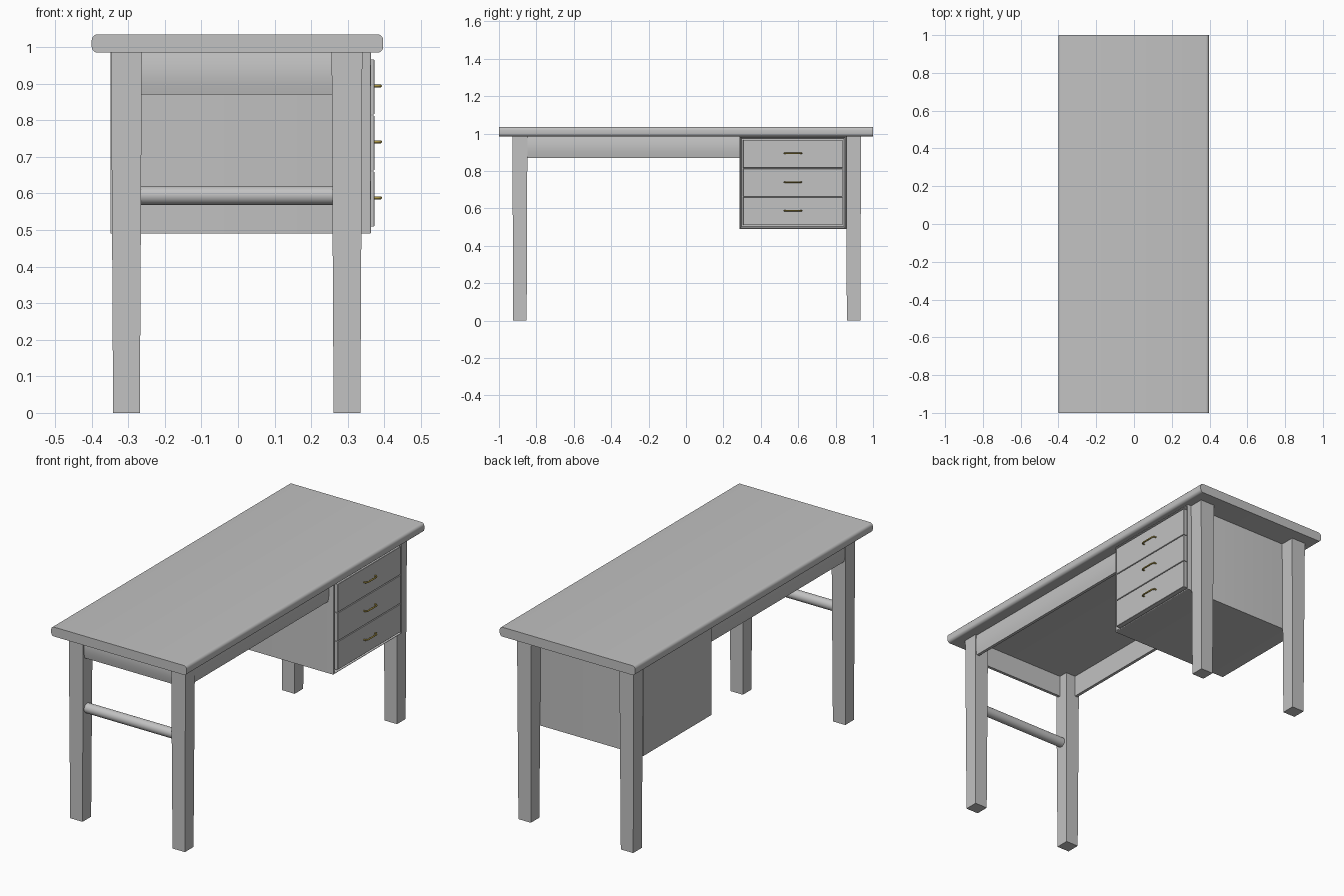
import bpy, bmesh, math
from mathutils import Vector

cube = bpy.data.objects.get("Cube")
if cube:
    bpy.data.objects.remove(cube)


def material(name, rgb):
    m = bpy.data.materials.new(name)
    m.use_nodes = True
    m.diffuse_color = (*rgb, 1)
    m.node_tree.nodes["Principled BSDF"].inputs["Base Color"].default_value = (*rgb, 1)
    return m


GREY = material("grey", (0.54, 0.54, 0.54))
BRASS = material("brass", (0.48, 0.36, 0.07))


def finish(name, bm, mat=GREY, smooth=False):
    bmesh.ops.recalc_face_normals(bm, faces=bm.faces)
    me = bpy.data.meshes.new(name)
    bm.to_mesh(me)
    bm.free()
    me.materials.append(mat)
    ob = bpy.data.objects.new(name, me)
    bpy.context.collection.objects.link(ob)
    if smooth:
        bpy.ops.object.select_all(action='DESELECT')
        ob.select_set(True)
        bpy.context.view_layer.objects.active = ob
        bpy.ops.object.shade_smooth_by_angle(angle=math.radians(35))
    return ob


def box_mesh(x, y, z):
    bm = bmesh.new()
    bmesh.ops.create_cube(bm, size=1)
    for v in bm.verts:
        v.co = Vector([(r[0] + r[1]) / 2 + c * (r[1] - r[0]) for r, c in zip((x, y, z), v.co)])
    return bm


def bevel(bm, edges, width, segments):
    bmesh.ops.bevel(bm, geom=edges, offset=width, segments=segments,
                    profile=0.5, affect='EDGES')


# Table top, rounded along its two long sides
bm = box_mesh((-0.4, 0.397), (-1, 1), (0.985, 1.035))
long_edges = [e for e in bm.edges if abs(e.verts[0].co.y - e.verts[1].co.y) > 1]
bevel(bm, long_edges, 0.016, 5)
finish("table_top", bm, smooth=True)

# Four legs, slightly tapered to the floor
for side, x in (("right", -0.305), ("left", 0.298)):
    for end, y in (("front", -0.888), ("back", 0.896)):
        bm = box_mesh((x - 0.042, x + 0.042), (y - 0.04, y + 0.04), (0, 0.986))
        for v in bm.verts:
            if v.co.z < 0.5:
                v.co.x = x + (v.co.x - x) * 0.87
                v.co.y = y + (v.co.y - y) * 0.9
        finish(f"{end}_{side}_leg", bm)


# Aprons: thin boards with a gently bowed outer face
def apron(name, start, end, outward):
    bm = bmesh.new()
    out = Vector(outward)
    n = 8
    profile = [(-0.016, 0.986), (-0.016, 0.87)]
    profile += [(0.007 * math.sin(math.pi * i / n), 0.87 + 0.116 * i / n) for i in range(n + 1)]
    rings = [[bm.verts.new(Vector(p) + out * o + Vector((0, 0, z))) for o, z in profile]
             for p in (start, end)]
    for i in range(len(profile)):
        j = (i + 1) % len(profile)
        bm.faces.new((rings[0][i], rings[0][j], rings[1][j], rings[1][i]))
    for ring in rings:
        bm.faces.new(ring)
    finish(name, bm, smooth=True)


apron("front_apron", (-0.27, -0.914, 0), (0.265, -0.914, 0), (0, -1, 0))
apron("left_apron", (0.33, -0.855, 0), (0.33, 0.29, 0), (1, 0, 0))
apron("right_apron", (-0.337, -0.855, 0), (-0.337, 0.29, 0), (-1, 0, 0))

# Round stretcher between the front legs
bm = bmesh.new()
bmesh.ops.create_cone(bm, cap_ends=True, segments=24, radius1=0.026, radius2=0.026, depth=0.54)
for v in bm.verts:
    v.co = Vector((v.co.z - 0.003, v.co.x - 0.89, v.co.y + 0.595))
finish("stretcher", bm, smooth=True)

# Drawer case with softened rim and recessed front
bm = box_mesh((-0.349, 0.364), (0.285, 0.857), (0.49, 0.986))
bevel(bm, [e for e in bm.edges if all(v.co.x > 0.3 for v in e.verts)], 0.005, 3)
front = max(bm.faces, key=lambda f: f.calc_center_median().x)
bmesh.ops.inset_region(bm, faces=[front], thickness=0.011)
bmesh.ops.translate(bm, verts=front.verts, vec=(-0.02, 0, 0))
finish("drawer_case", bm, smooth=True)

# Three drawers, each with a bowed pull
for i, label in enumerate(("bottom", "middle", "top")):
    z = 0.51 + i * 0.153
    bm = box_mesh((0.33, 0.373), (0.305, 0.837), (z, z + 0.15))
    bevel(bm, [e for e in bm.edges if all(v.co.x > 0.36 for v in e.verts)], 0.0015, 1)
    finish(f"{label}_drawer", bm)

    curve = bpy.data.curves.new(f"{label}_handle", 'CURVE')
    curve.dimensions = '3D'
    curve.bevel_depth = 0.004
    curve.bevel_resolution = 2
    curve.use_fill_caps = True
    path = [(0.37, -0.046), (0.383, -0.046), (0.39, -0.036),
            (0.39, 0.036), (0.383, 0.046), (0.37, 0.046)]
    spline = curve.splines.new('POLY')
    spline.points.add(len(path) - 1)
    for point, (x, y) in zip(spline.points, path):
        point.co = (x, 0.572 + y, z + 0.078, 1)
    curve.materials.append(BRASS)
    bpy.context.collection.objects.link(bpy.data.objects.new(f"{label}_handle", curve))
